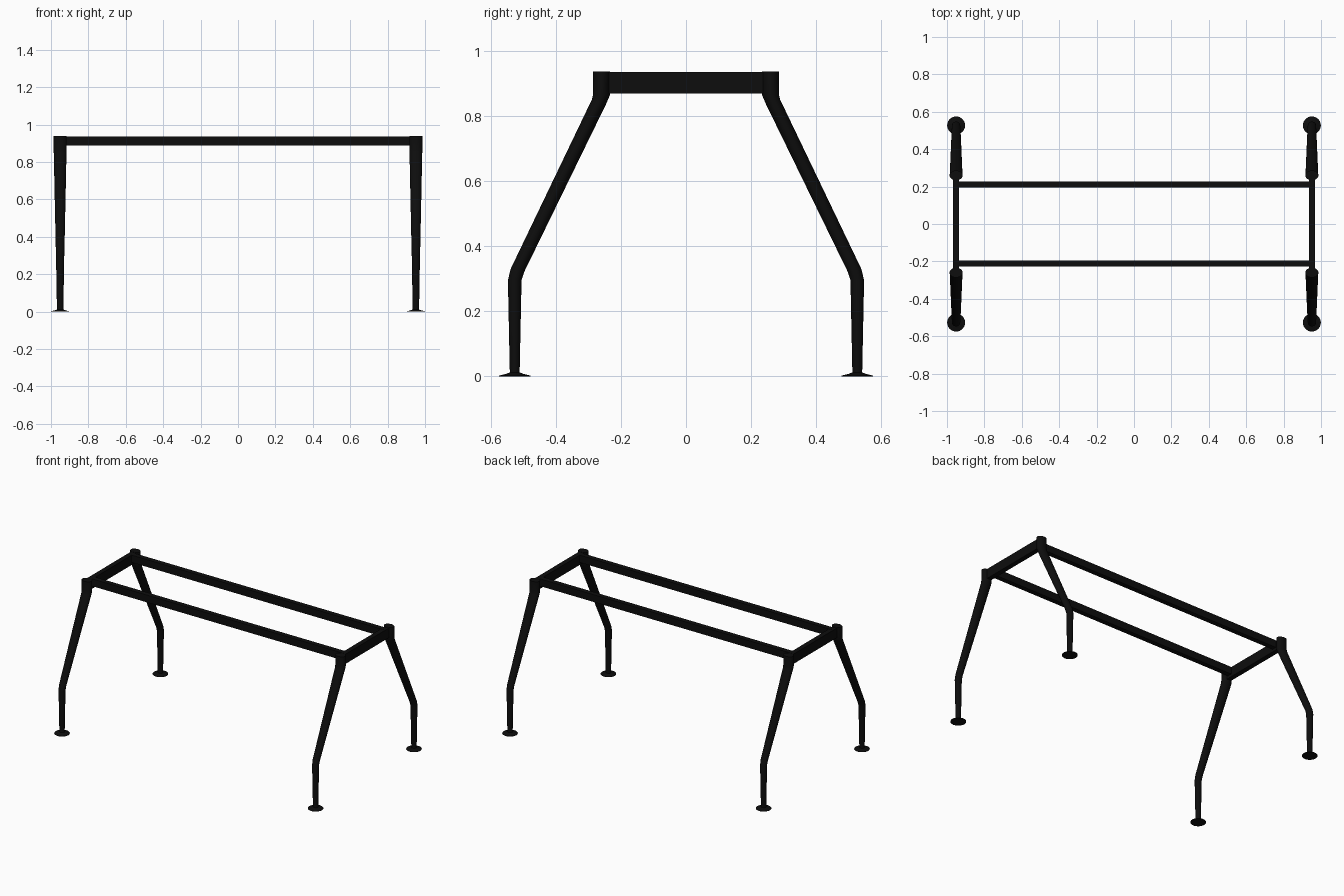
import bpy, bmesh
from math import sin, cos, tau

if "Cube" in bpy.data.objects:
    bpy.data.objects.remove(bpy.data.objects["Cube"])

black = bpy.data.materials.new("black_metal")
black.diffuse_color = (0.004, 0.004, 0.004, 1)
black.use_nodes = True
black.node_tree.nodes["Principled BSDF"].inputs["Base Color"].default_value = black.diffuse_color


def finish(name, bm, axes):
    """Make an object from bm and mirror it about the origin."""
    bmesh.ops.recalc_face_normals(bm, faces=bm.faces[:])
    mesh = bpy.data.meshes.new(name)
    bm.to_mesh(mesh)
    bm.free()
    mesh.materials.append(black)
    ob = bpy.data.objects.new(name, mesh)
    bpy.context.collection.objects.link(ob)
    mod = ob.modifiers.new("mirror", 'MIRROR')
    mod.use_axis = axes
    mod.use_mirror_merge = False
    return ob


def loft(name, rings, sides=28):
    """Skin elliptical rings (y, z, x radius, y radius, outward tilt)."""
    bm = bmesh.new()
    loops = []
    for y, z, rx, ry, tilt in rings:
        loops.append([bm.verts.new((0.951 + rx * cos(tau * i / sides),
                                    y + ry * sin(tau * i / sides),
                                    z + tilt * ry * sin(tau * i / sides)))
                      for i in range(sides)])
    for a, b in zip(loops, loops[1:]):
        for i in range(sides):
            j = (i + 1) % sides
            bm.faces.new((a[i], a[j], b[j], b[i]))
    bm.faces.new(loops[0])
    bm.faces.new(loops[-1])
    ob = finish(name, bm, (True, True, False))
    bpy.ops.object.select_all(action='DESELECT')
    bpy.context.view_layer.objects.active = ob
    ob.select_set(True)
    bpy.ops.object.shade_smooth_by_angle(angle=0.6)


def bar(name, centre, size, axes):
    bm = bmesh.new()
    bmesh.ops.create_cube(bm, size=1)
    bmesh.ops.scale(bm, vec=size, verts=bm.verts[:])
    bmesh.ops.translate(bm, vec=centre, verts=bm.verts[:])
    finish(name, bm, axes)


# Legs: upright socket at the top, splayed shaft, upright lower part
loft("legs", [
    (0.260, 0.938, 0.035, 0.026, 0),
    (0.260, 0.866, 0.035, 0.026, 0),
    (0.267, 0.846, 0.034, 0.023, 0.2),
    (0.519, 0.325, 0.023, 0.021, 0.2),
    (0.527, 0.295, 0.022, 0.021, 0),
    (0.527, 0.006, 0.017, 0.015, 0),
])

# Feet: thin flared discs
loft("feet", [
    (0.527, 0.000, 0.048, 0.048, 0),
    (0.527, 0.002, 0.048, 0.048, 0),
    (0.527, 0.008, 0.025, 0.025, 0),
    (0.527, 0.011, 0.017, 0.017, 0),
])

# End crossbars joining each pair of legs
bar("end_crossbars", (0.951, 0, 0.903), (0.033, 0.52, 0.066), (True, False, False))

# Long rails between the crossbars
bar("long_rails", (0, 0.211, 0.912), (1.90, 0.033, 0.049), (False, True, False))
